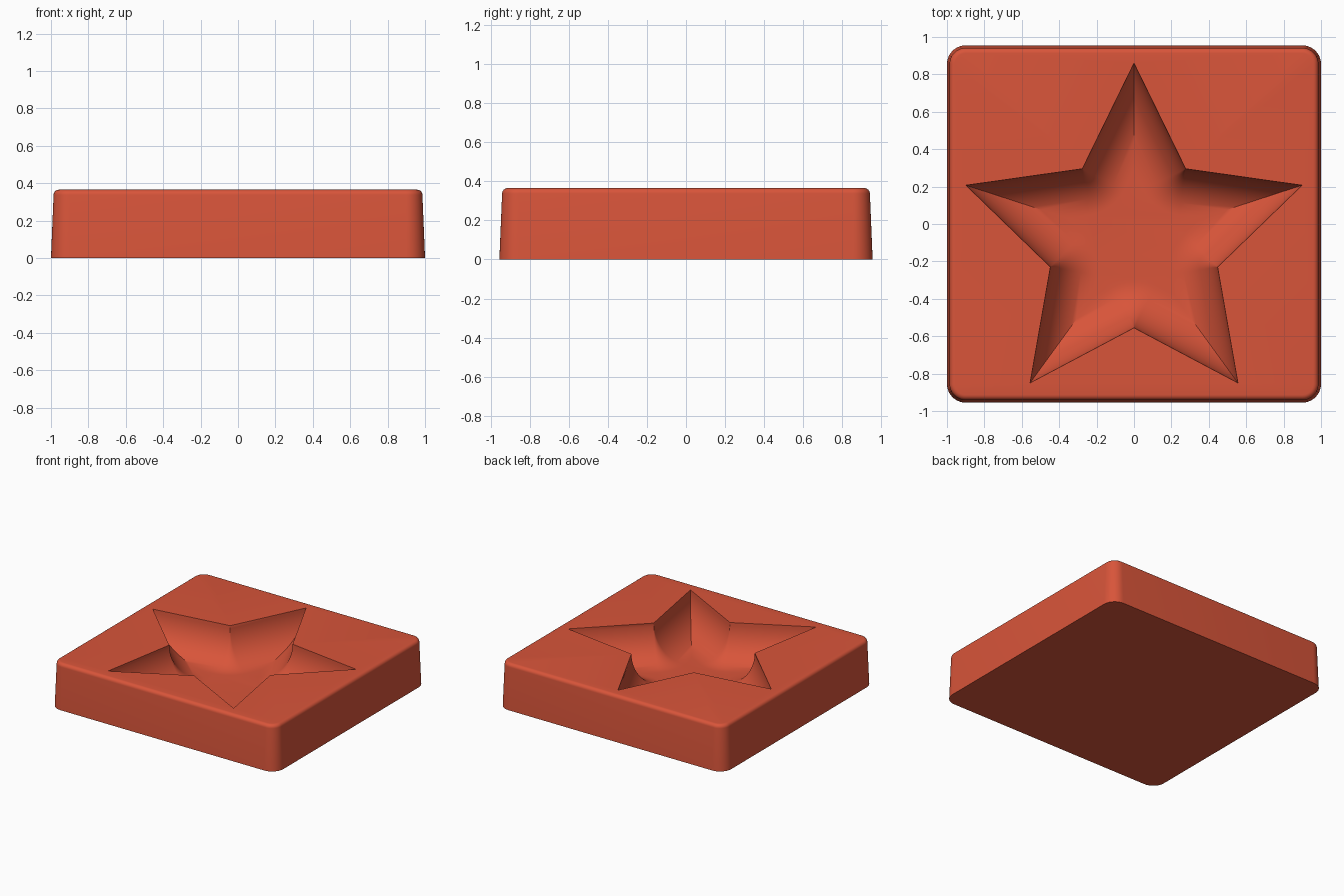
import bpy
import bmesh
from math import sin, cos, pi, radians, atan2, hypot
from mathutils import Vector

cube = bpy.data.objects.get("Cube")
if cube:
    bpy.data.objects.remove(cube, do_unlink=True)

# Overall sizes
HALF_X, HALF_Y, HEIGHT = 1.0, 0.955, 0.365
TAPER, CORNER, EDGE = 0.014, 0.1, 0.028
CENTRE = Vector((0, -0.085))
TIP_R, NOTCH_R = 0.945, 0.47
ROUND_W, DEPTH = 0.25, 0.28
ARC, STEPS = 10, 18

red = bpy.data.materials.new("clay_red")
red.use_nodes = True
colour = (0.69, 0.09, 0.042, 1)
red.diffuse_color = colour
red.node_tree.nodes["Principled BSDF"].inputs["Base Color"].default_value = colour


def slab_ring(inset, z):
    """Rounded rectangle pulled in by inset."""
    pts = []
    r = CORNER - inset
    for k, (sx, sy) in enumerate([(1, 1), (-1, 1), (-1, -1), (1, -1)]):
        for i in range(ARC + 1):
            a = (k + i / ARC) * pi / 2
            pts.append((sx * (HALF_X - CORNER) + r * cos(a),
                        sy * (HALF_Y - CORNER) + r * sin(a), z))
    return pts


def star_ring(d, z):
    """Star outline offset inwards by d, rounded about each notch."""
    tip, notch = Vector((TIP_R, 0)), NOTCH_R * Vector((cos(pi / 5), sin(pi / 5)))
    edge = notch - tip
    half_tip = atan2(notch.y, tip.x - notch.x)
    normal = atan2(-edge.x, edge.y) + pi / 2 + pi / 2
    normal = atan2(edge.x, -edge.y)      # inward normal of the first edge
    if cos(normal) > 0:
        normal += pi
    spread = (normal - (pi + pi / 5) + pi) % (2 * pi) - pi
    pts = []
    for k in range(5):
        base = pi / 2 + k * 2 * pi / 5
        r = TIP_R - d / sin(half_tip)
        pts.append((CENTRE.x + r * cos(base), CENTRE.y + r * sin(base), z))
        mid = base + pi / 5
        for i in range(ARC + 1):
            a = mid + pi + spread * (1 - 2 * i / ARC)
            pts.append((CENTRE.x + NOTCH_R * cos(mid) + d * cos(a),
                        CENTRE.y + NOTCH_R * sin(mid) + d * sin(a), z))
    return pts


def loft(bm, rings, cap_first=False, cap_last=False):
    loops = [[bm.verts.new(p) for p in ring] for ring in rings]
    for low, high in zip(loops, loops[1:]):
        n = len(low)
        for i in range(n):
            j = (i + 1) % n
            bm.faces.new((low[i], low[j], high[j], high[i]))
    if cap_first:
        bm.faces.new(loops[0])
    if cap_last:
        bm.faces.new(loops[-1])


bm = bmesh.new()

# Tapered outer walls with a rounded top edge
walls = [slab_ring(0, 0)]
for i in range(7):
    a = i / 6 * pi / 2
    walls.append(slab_ring(TAPER + EDGE * (1 - cos(a)), HEIGHT - EDGE * (1 - sin(a))))
loft(bm, walls, cap_first=True)

# Star hollow with round-bottomed walls
hollow = []
for i in range(STEPS + 1):
    a = i / STEPS * pi / 2
    hollow.append(star_ring(ROUND_W * (1 - cos(a)), HEIGHT - DEPTH * sin(a)))
loft(bm, hollow, cap_last=True)

# Flat top between the outer edge and the star rim
bmesh.ops.remove_doubles(bm, verts=bm.verts, dist=1e-5)
rim = [e for e in bm.edges if e.is_boundary]
bmesh.ops.triangle_fill(bm, edges=rim, use_beauty=True, normal=(0, 0, 1))
bmesh.ops.recalc_face_normals(bm, faces=bm.faces)

mesh = bpy.data.meshes.new("star_mould")
bm.to_mesh(mesh)
bm.free()
mesh.materials.append(red)
mould = bpy.data.objects.new("star_mould", mesh)
bpy.context.collection.objects.link(mould)
bpy.context.view_layer.objects.active = mould
mould.select_set(True)
bpy.ops.object.shade_smooth_by_angle(angle=radians(30))
